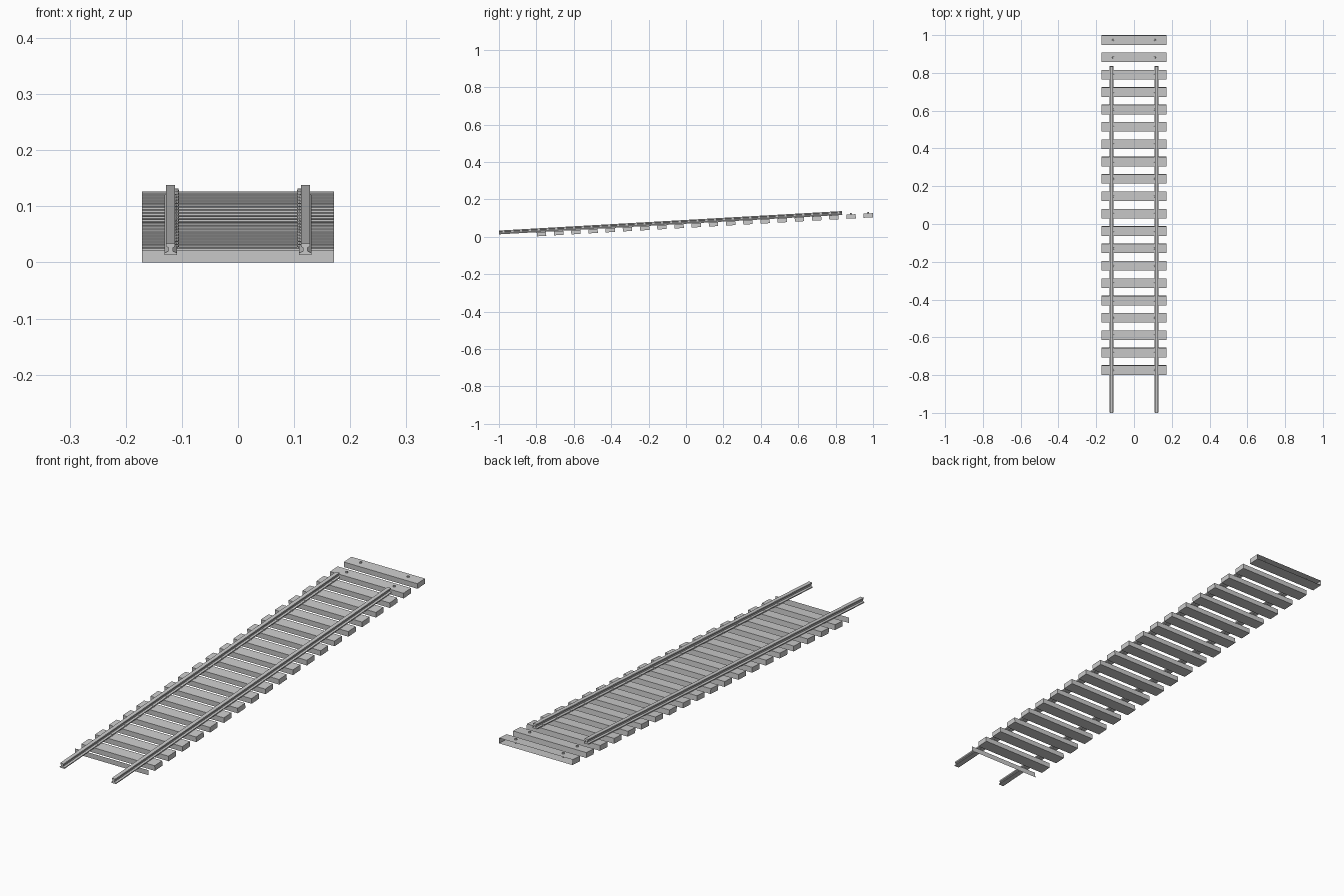
import bpy, bmesh, math
from mathutils import Matrix

if "Cube" in bpy.data.objects:
    bpy.data.objects.remove(bpy.data.objects["Cube"])

SLOPE = math.atan(0.0567)
COUNT, STEP = 20, 0.0921        # sleepers and their spacing along the slope
HALF, DEPTH, THICK = 0.171, 0.05, 0.022


def finish(name, bm):
    # parts are built flat, then tilted about the upper rear edge of the track
    mesh = bpy.data.meshes.new(name)
    bm.to_mesh(mesh)
    bm.free()
    ob = bpy.data.objects.new(name, mesh)
    ob.location = (0, 1, 0.1044)
    ob.rotation_euler = (SLOPE, 0, 0)
    bpy.context.collection.objects.link(ob)
    return ob


# sleepers: the last one is open at its rear
bm = bmesh.new()
for i in range(COUNT):
    m = Matrix.Translation((0, -i * STEP - DEPTH / 2, THICK / 2)) @ Matrix.Diagonal((2 * HALF, DEPTH, THICK, 1))
    bmesh.ops.create_cube(bm, size=1, matrix=m)
bm.normal_update()
rear = [f for f in bm.faces if f.normal.y > 0.9 and f.calc_center_median().y > -0.001]
bmesh.ops.delete(bm, geom=rear, context='FACES_ONLY')
finish("sleepers", bm)

# thin board ahead of the first sleeper
bm = bmesh.new()
y = -COUNT * STEP
bm.faces.new([bm.verts.new(p) for p in
              [(HALF, y, 0), (-HALF, y, 0), (-HALF, y, THICK), (HALF, y, THICK)]])
finish("front_board", bm)

# rails: I-shaped half profile (half width, height), mirrored and extruded
half = [(0.011, 0), (0.011, 0.004), (0.004, 0.007), (0.004, 0.013),
        (0.008, 0.015), (0.008, 0.0205)]
profile = half + [(-x, z) for x, z in reversed(half)]
for side, name in ((-1, "left_rail"), (1, "right_rail")):
    bm = bmesh.new()
    face = bm.faces.new([bm.verts.new((side * 0.12 + x, -2.0005, THICK + z)) for x, z in profile])
    ext = bmesh.ops.extrude_face_region(bm, geom=[face], use_keep_orig=True)
    bmesh.ops.translate(bm, vec=(0, 1.837, 0),
                        verts=[v for v in ext["geom"] if isinstance(v, bmesh.types.BMVert)])
    bmesh.ops.recalc_face_normals(bm, faces=bm.faces)
    finish(name, bm)

# spikes holding the inner rail foot on every sleeper
bm = bmesh.new()
for i in range(COUNT):
    for side in (-1, 1):
        for radius, low, high in ((0.003, 0.008, 0.024), (0.0055, 0.0235, 0.0285)):
            m = Matrix.Translation((side * 0.1105, -i * STEP - DEPTH / 2, (low + high) / 2))
            bmesh.ops.create_cone(bm, cap_ends=True, segments=8, radius1=radius,
                                  radius2=radius * 0.8, depth=high - low, matrix=m)
finish("spikes", bm)
